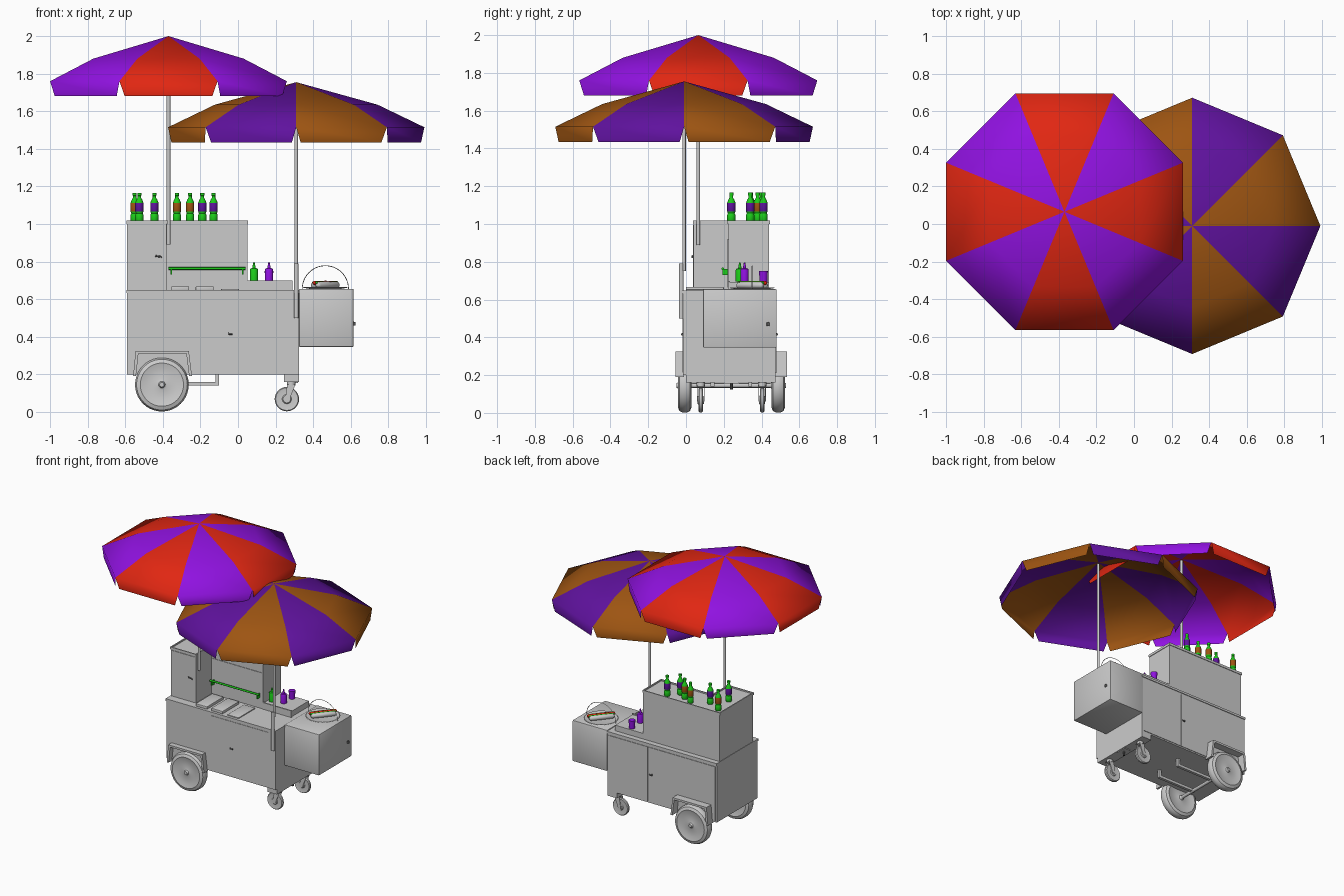
import bpy, bmesh, math
from mathutils import Vector, Matrix

if "Cube" in bpy.data.objects:
    bpy.data.objects.remove(bpy.data.objects["Cube"], do_unlink=True)


def material(name, *rgb):
    m = bpy.data.materials.new(name)
    m.use_nodes = True
    m.diffuse_color = (*rgb, 1)
    m.node_tree.nodes["Principled BSDF"].inputs["Base Color"].default_value = (*rgb, 1)
    return m


steel = material("steel grey", .6, .6, .6)
dark = material("dark grey", .12, .12, .12)
green = material("bright green", .012, .62, .01)
violet = material("bright purple", .28, .006, .75)
red = material("red", .75, .02, .006)
purple = material("deep purple", .115, .006, .34)
brown = material("orange brown", .34, .09, .006)


def finish(name, bm, mats, angle=35, fix=True):
    if fix:
        bmesh.ops.recalc_face_normals(bm, faces=bm.faces)
    me = bpy.data.meshes.new(name)
    bm.to_mesh(me)
    bm.free()
    ob = bpy.data.objects.new(name, me)
    bpy.context.collection.objects.link(ob)
    for m in mats:
        me.materials.append(m)
    bpy.ops.object.select_all(action='DESELECT')
    ob.select_set(True)
    bpy.context.view_layer.objects.active = ob
    bpy.ops.object.shade_smooth_by_angle(angle=math.radians(angle))
    return ob


def box(name, x, y, z, mat=steel, bevel=0):
    bm = bmesh.new()
    size = [b - a for a, b in (x, y, z)]
    mid = [(a + b) / 2 for a, b in (x, y, z)]
    bmesh.ops.create_cube(bm, size=1, matrix=Matrix.Translation(mid) @ Matrix.Diagonal((*size, 1)))
    if bevel:
        bmesh.ops.bevel(bm, geom=bm.edges[:], offset=bevel, segments=2, affect='EDGES', profile=.5)
    return finish(name, bm, [mat])


def prism(name, pts, z0, z1, mat=steel, upright=False):
    # outline in xy raised along z, or in xz pushed along y when upright
    bm = bmesh.new()
    place = (lambda a, b, h: (a, h, b)) if upright else (lambda a, b, h: (a, b, h))
    face = bm.faces.new([bm.verts.new(place(a, b, z0)) for a, b in pts])
    out = bmesh.ops.extrude_face_region(bm, geom=[face])
    moved = [v for v in out["geom"] if isinstance(v, bmesh.types.BMVert)]
    bmesh.ops.translate(bm, verts=moved, vec=Vector(place(0, 0, z1 - z0)))
    return finish(name, bm, [mat])


def rod(name, p, q, r, mat=steel, sides=16):
    p, q = Vector(p), Vector(q)
    d = q - p
    bm = bmesh.new()
    m = Matrix.Translation((p + q) / 2) @ d.to_track_quat('Z', 'Y').to_matrix().to_4x4()
    bmesh.ops.create_cone(bm, cap_ends=True, segments=sides, radius1=r, radius2=r, depth=d.length, matrix=m)
    return finish(name, bm, [mat])


def lathe(name, profile, loc, mats=(steel,), rule=None, sides=20, axis='Z'):
    bm = bmesh.new()
    vs = [bm.verts.new((r, 0, z)) for r, z in profile]
    es = [bm.edges.new(pair) for pair in zip(vs, vs[1:])]
    bmesh.ops.spin(bm, geom=vs + es, cent=(0, 0, 0), axis=(0, 0, 1), angle=math.tau, steps=sides)
    bmesh.ops.remove_doubles(bm, verts=bm.verts, dist=.0003)
    if rule:
        for f in bm.faces:
            f.material_index = rule(f.calc_center_median().z)
    if axis == 'Y':
        bm.transform(Matrix.Rotation(math.pi / 2, 4, 'X'))
    bm.transform(Matrix.Translation(loc))
    return finish(name, bm, mats)


# Parasols: eight panels with hanging flaps notched at the corners
def parasol(name, x, y, top, start, mats):
    bm = bmesh.new()
    rings = ((.433, -.12), (.682, -.24))

    def point(r, a, dz):
        return bm.verts.new((x + r * math.cos(a), y + r * math.sin(a), top + dz))
    apex = bm.verts.new((x, y, top))
    angles = [start + i * math.pi / 4 for i in range(8)]
    mid, rim = [[point(r, a, dz) for a in angles] for r, dz in rings]
    for i in range(8):
        j = (i + 1) % 8
        low = [point(.665, angles[i] + s, -.32) for s in (.035, math.pi / 4 - .035)]
        for vs in ((apex, mid[i], mid[j]), (mid[i], rim[i], rim[j], mid[j]), (rim[i], low[0], low[1], rim[j])):
            bm.faces.new(vs).material_index = i % 2
    finish(name + "_canopy", bm, mats, 70, fix=False)


parasol("rear_parasol", -.37, .065, 2.0, -math.pi / 8, [red, violet])
parasol("front_parasol", .31, -.01, 1.755, 0, [brown, purple])
rod("rear_parasol_pole", (-.37, .065, .89), (-.37, .065, 1.99), .01)
rod("front_parasol_pole", (.31, -.01, .75), (.31, -.01, 1.745), .009)
rod("front_pole_socket", (.31, -.025, .5), (.31, -.025, .79), .012)

# Cart body and counter
box("body", (-.59, .325), (-.015, .475), (.2, .64))
box("body_foot", (.245, .325), (0, .475), (.16, .2))
box("counter_top", (-.593, .328), (-.02, .48), (.632, .648))
box("back_door_left", (-.015, .315), (.475, .479), (.21, .62))
box("back_door_right", (-.58, -.023), (.475, .479), (.21, .62))
box("front_door", (-.21, .27), (-.018, -.015), (.215, .62))
for side, y in (("front", -.022), ("back", .482)):
    rod(side + "_latch_bar", (-.05, y, .415), (-.03, y, .415), .005, dark, 8)
    box(side + "_latch", (-.054, -.048), (y - .003, y + .003), (.41, .424), dark)
for i, (x, h) in enumerate(((-.355, .667), (-.225, .667), (-.09, .655))):
    box(f"counter_lid_{i}", (x, x + .095), (0, .2), (.645, h), steel, .003)

# Side box at the end of the cart
box("side_box", (.325, .615), (.09, .48), (.345, .655), steel, .006)
lathe("side_latch", [(0, .01), (.008, .008), (.008, -.01)], (.617, .435, .47), [dark], sides=12)

# Tall cabinet with a deep left part, a shallow right part and a rimmed top
outline = [(-.59, .04), (-.38, .04), (-.38, .225), (.05, .225), (.05, .44), (-.59, .44)]
prism("tall_cabinet", outline, .645, 1.008)
for i, (a, b) in enumerate(zip(outline, outline[1:] + outline[:1])):
    (x0, x1), (y0, y1) = sorted((a[0], b[0])), sorted((a[1], b[1]))
    box(f"cabinet_rim_{i}", (x0 - .004, x1 + .004), (y0 - .004, y1 + .004), (1.0, 1.018))
box("cabinet_door", (-.58, -.39), (.036, .041), (.66, .995))
rod("cabinet_handle", (-.44, .033, .83), (-.405, .033, .825), .005, dark, 8)
box("shelf_panel", (-.37, .04), (.221, .226), (.665, .92))
rod("towel_rail", (-.37, .195, .763), (.04, .195, .763), .007, green)
for x in (-.355, .025):
    box("rail_bracket", (x - .004, x + .004), (.192, .225), (.73, .763), green)

# Soft drink bottles on the cabinet
drink = [(0, 0), (.018, 0), (.022, .008), (.022, .035), (.018, .045), (.022, .055), (.022, .1),
         (.016, .116), (.009, .128), (.009, .138), (.011, .139), (.011, .154), (0, .154)]
label = lambda z: 1 if .055 < z < .1 else 0
for x, y, wrap in ((-.55, .4, brown), (-.525, .24, purple), (-.445, .345, purple), (-.325, .41, brown),
                   (-.255, .38, brown), (-.19, .34, purple), (-.13, .41, purple)):
    lathe("drink_bottle", drink, (x, y, 1.012), [green, wrap], label)

# Condiment step with squeeze bottles
box("condiment_step", (.05, .285), (.225, .44), (.645, .69))
box("condiment_step_lip", (.05, .29), (.222, .232), (.645, .698))
squeeze = [(0, 0), (.022, 0), (.022, .06), (.019, .068), (.009, .071), (.004, .1), (0, .1)]
lathe("green_squeeze_bottle", squeeze, (.085, .285, .695), [green])
lathe("purple_squeeze_bottle", squeeze, (.165, .31, .695), [violet])
lathe("purple_cup", [(0, 0), (.021, 0), (.023, .06), (0, .06)], (.165, .41, .69), [violet])

# Hot dog on a plate under a wire hoop
spot = Vector((.465, .35, .655))
lathe("plate", [(0, .002), (.08, .002), (.115, .009), (.12, .006), (.085, 0), (0, 0)], spot, sides=32)
turn = Matrix.Rotation(math.radians(50), 4, 'Z')


def capsule(name, length, r, side, height, mat):
    bm = bmesh.new()
    shape = Matrix.Translation(spot + Vector((0, 0, height))) @ turn @ Matrix.Translation((0, side, 0))
    bmesh.ops.create_uvsphere(bm, u_segments=16, v_segments=10, radius=r,
                              matrix=Matrix.Rotation(math.pi / 2, 4, 'Y'))
    for v in bm.verts:
        if abs(v.co.x) > r * .05:
            v.co.x += math.copysign(length / 2 - r, v.co.x)
    bm.transform(shape)
    finish(name, bm, [mat], 60)


for s in (-1, 1):
    capsule("bun_half", .18, .018, s * .016, .02, steel)
    capsule("lettuce", .185, .007, s * .011, .033, green)
capsule("sausage", .2, .011, 0, .032, red)

bm = bmesh.new()
hoop = [[bm.verts.new(spot + Vector(((.123 + dr) * math.cos(a), dy, (.123 + dr) * math.sin(a))))
         for dr, dy in ((.002, 0), (0, .002), (-.002, 0), (0, -.002))]
        for a in (math.pi * k / 32 for k in range(33))]
for p, q in zip(hoop, hoop[1:]):
    for k in range(4):
        bm.faces.new((p[k], p[k - 1], q[k - 1], q[k]))
finish("wire_hoop", bm, [steel])

# Big wheels, fenders, axle and frame
half = [(0, .042), (.012, .042), (.018, .03), (.03, .026), (.085, .028), (.115, .036), (.135, .028), (.143, .012)]
wheel = half + [(r, -w) for r, w in reversed(half)]
arch = [(-.558, .19), (-.545, .325), (-.262, .325), (-.245, .19), (-.26, .19), (-.275, .31), (-.53, .31), (-.543, .19)]
for side, y, f0, f1 in (("front", -.007, -.055, -.01), ("back", .488, .47, .535)):
    lathe(side + "_wheel", wheel, (-.405, y, .145), sides=40, axis='Y')
    prism(side + "_fender", arch, f0, f1, upright=True)
rod("axle", (-.405, 0, .145), (-.405, .48, .145), .012)
for y in (.14, .34):
    box("frame_rail", (-.42, -.1), (y - .01, y + .01), (.14, .16))
    box("frame_hanger", (-.12, -.1), (y - .01, y + .01), (.14, .2))

# Casters with forks
rim = [(0, .016), (.02, .016), (.025, .01), (.05, .01), (.06, .012), (.065, .006)]
for y in (.078, .403):
    lathe("caster_wheel", rim + [(r, -w) for r, w in reversed(rim)], (.26, y, .068), sides=28, axis='Y')
    for s in (-.018, .018):
        prism("caster_fork", [(.25, .06), (.272, .06), (.305, .145), (.262, .145)], y + s - .002, y + s + .002,
              upright=True)
    rod("caster_swivel", (.283, y, .14), (.283, y, .162), .022)
box("tow_tab", (.27, .32), (.2, .28), (.155, .185))
rod("tow_pin", (.29, .24, .125), (.29, .24, .18), .008, dark, 10)
